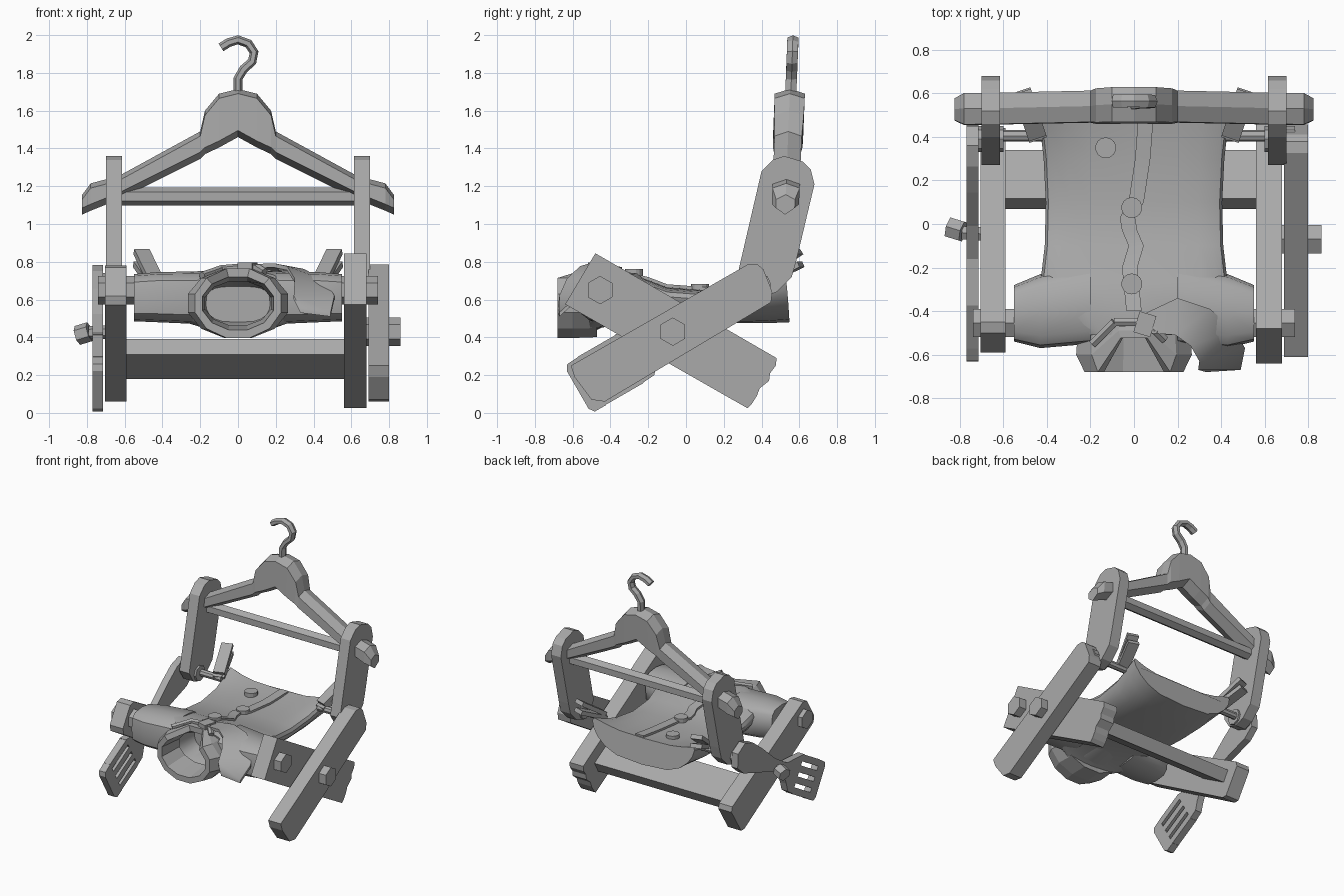
import bpy, bmesh, math
from math import sin, cos, pi, radians
from mathutils import Vector

cube = bpy.data.objects.get("Cube")
if cube:
    bpy.data.objects.remove(cube, do_unlink=True)

grey = bpy.data.materials.new("plain_grey")
grey.use_nodes = True
grey.diffuse_color = (0.4, 0.4, 0.4, 1)
grey.node_tree.nodes["Principled BSDF"].inputs["Base Color"].default_value = (0.4, 0.4, 0.4, 1)


def finish(name, bm, smooth=False):
    bmesh.ops.recalc_face_normals(bm, faces=bm.faces)
    mesh = bpy.data.meshes.new(name)
    bm.to_mesh(mesh)
    bm.free()
    mesh.materials.append(grey)
    ob = bpy.data.objects.new(name, mesh)
    bpy.context.collection.objects.link(ob)
    if smooth:
        bpy.ops.object.select_all(action='DESELECT')
        ob.select_set(True)
        bpy.context.view_layer.objects.active = ob
        bpy.ops.object.shade_smooth_by_angle(angle=radians(40))
    return ob


def loft(name, rings, caps=True, loop=False, smooth=False):
    """Skin a list of equal-sized vertex rings."""
    bm = bmesh.new()
    vs = [[bm.verts.new(p) for p in r] for r in rings]
    n = len(rings[0])
    pairs = list(zip(vs, vs[1:])) + ([(vs[-1], vs[0])] if loop else [])
    for a, b in pairs:
        for i in range(n):
            j = (i + 1) % n
            bm.faces.new((a[i], a[j], b[j], b[i]))
    if caps and not loop:
        bm.faces.new(vs[0])
        bm.faces.new(vs[-1])
    return finish(name, bm, smooth)


def slab(name, pts, x0, x1):
    """Side profile (y, z) given a thickness along x."""
    return loft(name, [[(x, y, z) for y, z in pts] for x in (x0, x1)])


def box(name, centre, size, direction=(0, 1, 0)):
    """Box whose long y side points along a direction."""
    bm = bmesh.new()
    bmesh.ops.create_cube(bm, size=1)
    bmesh.ops.scale(bm, vec=size, verts=bm.verts)
    ob = finish(name, bm)
    ob.rotation_euler = Vector(direction).to_track_quat('Y', 'Z').to_euler()
    ob.location = centre
    return ob


def rod(name, a, b, r, sides=6):
    """Straight prism between two points."""
    a, b = Vector(a), Vector(b)
    q = (b - a).to_track_quat('Z', 'Y')
    ring = [Vector((r * cos(2 * pi * i / sides + pi / 2), r * sin(2 * pi * i / sides + pi / 2), 0))
            for i in range(sides)]
    return loft(name, [[p + q @ v for v in ring] for p in (a, b)])


def tilt(pts, deg, y=-0.07, z=0.43):
    """Place points given along and across a leg into the side plane."""
    c, s = cos(radians(deg)), sin(radians(deg))
    return [(y + u * c - v * s, z + u * s + v * c) for u, v in pts]


# Legs on the left: clean outer plank and broken inner plank
slab("left_outer_leg", [(-.61, .25), (-.59, .19), (-.5, .07), (-.43, .06), (.45, .585),
                        (.457, .64), (.41, .76), (.38, .785), (.325, .785)], .69, .80)
slab("left_inner_leg", [(-.48, .845), (-.64, .575), (.325, .025), (.35, .05), (.375, .09),
                        (.39, .13), (.44, .17), (.445, .21), (.475, .25), (.48, .29)], .56, .68)

# Legs on the right: plank and kitchen turner
slab("right_inner_leg", [(-.45, .78), (-.5, .77), (-.59, .62), (-.58, .57), (.28, .06),
                         (.32, .06), (.44, .25), (.43, .29)], -.705, -.59)
handle = [(-.27, -.155), (-.2, -.15), (-.15, -.1), (-.08, -.045), (.1, -.05), (.3, -.09), (.45, -.12),
          (.55, -.1), (.6, 0), (.55, .09), (.45, .11), (.3, .09), (.1, .05), (-.08, .045), (-.27, .14)]
slab("turner_handle", tilt(handle, 30), -.77, -.715)
slab("turner_edge", tilt([(-.5, -.16), (-.57, -.16), (-.59, -.13), (-.59, .1), (-.57, .13), (-.5, .135)], 30),
     -.77, -.715)
for i in range(4):
    v = -.158 + i * .0815
    slab(f"turner_strip_{i + 1}", tilt([(-.5, v), (-.27, v), (-.27, v + .05), (-.5, v + .05)], 30), -.77, -.715)

# Crossbar and fixings
box("leg_crossbar", (0, .205, .285), (1.22, .258, .094), (0, .866, -.5))
rod("left_pivot_bolt", (.62, -.07, .43), (.86, -.07, .43), .075)
rod("right_pivot_shaft", (-.62, -.05, .43), (-.79, -.04, .425), .035)
rod("right_pivot_nut", (-.785, -.035, .43), (-.85, -.015, .41), .052)

# Hanger: shallow hexagonal section swept across, leaning slightly back
half = [(.825, 1.155, 1.05, .05), (.78, 1.215, 1.07, .072), (.63, 1.255, 1.13, .072), (.2, 1.49, 1.345, .072),
        (.175, 1.6, 1.37, .078), (.1, 1.69, 1.405, .08), (0, 1.715, 1.46, .08)]
stations = half + [(-x, t, b, d) for x, t, b, d in reversed(half[:-1])]
rings = []
for x, t, b, d in stations:
    prof = [(0, t), (d, t - .025), (d, b + .035), (0, b), (-d, b + .035), (-d, t - .025)]
    rings.append([(x, .53 + (z - 1.2) * .04 + y, z) for y, z in prof])
loft("hanger", rings)
rod("hanger_bar", (-.65, .53, 1.145), (.65, .53, 1.145), .048)

# Hanger hook, square wire along a path
path = [(0, 1.68), (0, 1.77), (.03, 1.82), (.075, 1.86), (.085, 1.91), (.055, 1.955),
        (0, 1.975), (-.05, 1.96), (-.09, 1.935)]
rings = []
for i, p in enumerate(path):
    a, b = path[max(i - 1, 0)], path[min(i + 1, len(path) - 1)]
    d = Vector((b[0] - a[0], 0, b[1] - a[1])).normalized()
    n = Vector((d.z, 0, -d.x))
    c = Vector((p[0], .555 + (p[1] - 1.7) * .04, p[1]))
    rings.append([c + n * (.024 * cos(t * pi / 3)) + Vector((0, .034 * sin(t * pi / 3), 0)) for t in range(6)])
loft("hanger_hook", rings)


# Shirt body: flattened tube from a hollow neck to a hem pulled up at the corners
def flat(c):
    return math.copysign(abs(c) ** .6, c)


body = [(-.3, .17, .67, .48), (-.5, .2, .71, .44), (-.51, .26, .75, .42), (-.43, .42, .755, .46),
        (-.27, .43, .73, .485), (-.1, .41, .665, .49), (.1, .405, .65, .48), (.3, .415, .65, .475),
        (.43, .43, .66, .475), (.53, .445, .67, .48)]


def body_top(y):
    for a, b in zip(body[2:], body[3:]):
        if y <= b[0]:
            f = (y - a[0]) / (b[0] - a[0])
            return a[2] + f * (b[2] - a[2])
    return body[-1][2]


rings = []
for y, w, t, b in body:
    m = t - .05 if y > -.28 and w > .2 else (t + b) / 2
    slant = .018 if y > .5 else 0
    ring = []
    for i in range(20):
        c, s = cos(pi * i / 10), sin(pi * i / 10)
        z = m + ((t - m) * abs(s) ** .6 if s > 0 else (m - b) * s)
        lift = max(0, y - .2) * .26 * c * c
        ring.append((w * flat(c), y - slant * s, z + lift))
    rings.append(ring)
loft("shirt_body", rings, smooth=True)

# Sleeves
for side, s in (("left", 1), ("right", -1)):
    rings = []
    for x, y0, y1, z0, z1 in ((.2, -.55, -.2, .47, .75), (.43, -.57, -.23, .48, .745), (.55, -.54, -.28, .485, .735)):
        rings.append([(s * x, (y0 + y1) / 2 + (y1 - y0) / 2 * flat(cos(pi * i / 6)),
                       (z0 + z1) / 2 + (z1 - z0) / 2 * flat(sin(pi * i / 6))) for i in range(12)])
    loft(side + "_sleeve", rings, smooth=True)

# Collar ring with an open mouth, drawn back at the top
rings = []
for y, rx, rz in ((-.47, .265, .185), (-.6, .275, .19), (-.68, .235, .19), (-.68, .195, .145), (-.48, .18, .12)):
    ring = []
    for i in range(12):
        c, s = cos(pi * (i + .5) / 6), sin(pi * (i + .5) / 6)
        back = .16 * max(0, s - .72) / .25 if y < -.5 else 0
        ring.append((rx * c, min(y + back, -.49) if back else y, .58 + rz * s))
    rings.append(ring)
loft("collar", rings, loop=True)


# Folded lapel and front placket, thin strips between two edges
def strip(name, pairs, thick, smooth=True):
    up = Vector((0, 0, thick))
    rings = [[Vector(a), Vector(b), Vector(b) + up, Vector(a) + up] for a, b in pairs]
    return loft(name, rings, smooth=smooth)


strip("lapel", [((.03, -.42, .765), (.07, -.5, .765)), ((.2, -.34, .75), (.19, -.51, .77)),
                ((.35, -.39, .74), (.26, -.56, .755)), ((.46, -.49, .68), (.3, -.63, .69)),
                ((.51, -.57, .6), (.295, -.67, .6)), ((.49, -.67, .51), (.33, -.68, .53))], .022)
strip("placket", [((x - .035, y, body_top(y) - .012), (x + .035, y, body_top(y) - .012)) for x, y in
                  ((.055, .5), (.04, .3), (.01, .1), (-.03, .03), (-.02, -.03), (.01, -.1), (-.02, -.2), (0, -.4))],
      .028)

# Buttons
for i, (x, y) in enumerate(((-.13, .35), (-.01, .075), (-.01, -.275))):
    z = body_top(y)
    rod(f"button_{i + 1}", (x, y, z - .02), (x, y, z + .03), .048, 14)

# Neck tie: knot with tails
box("tie_knot", (.05, -.46, .77), (.08, .1, .05), (.3, 1, 0))
for i, (end, mid) in enumerate((((-.19, -.55, .725), (-.09, -.45, .76)), ((.14, -.53, .745), (.1, -.49, .77)))):
    rod(f"tie_tail_{i + 1}a", (.03, -.45, .77), mid, .022)
    rod(f"tie_tail_{i + 1}b", mid, end, .022)

# Uprights, sleeve pegs, hinge pins and hem clips on both sides
arm = [(.27, .72), (.4, 1.28), (.46, 1.34), (.52, 1.36), (.62, 1.33), (.66, 1.29), (.68, 1.21),
       (.585, .81), (.56, .72), (.48, .64), (.4, .61), (.32, .64)]
for side, s in (("left", 1), ("right", -1)):
    slab(side + "_upright", arm, s * .615, s * .70)
    rod(side + "_front_peg", (s * .38, -.455, .65), (s * .74, -.455, .65), .075)
    rod(side + "_hinge_pin", (s * .6, .39, .68), (s * .74, .39, .68), .06, 8)
    rod(side + "_hinge_rod", (s * .42, .405, .68), (s * .62, .405, .68), .027, 8)
    for i, lift in enumerate((.025, -.025)):
        box(f"{side}_hem_peg_{i + 1}", (s * .478, .5, .76 + lift), (.085, .25, .032),
            (s * .08, .24, .14 + lift))
